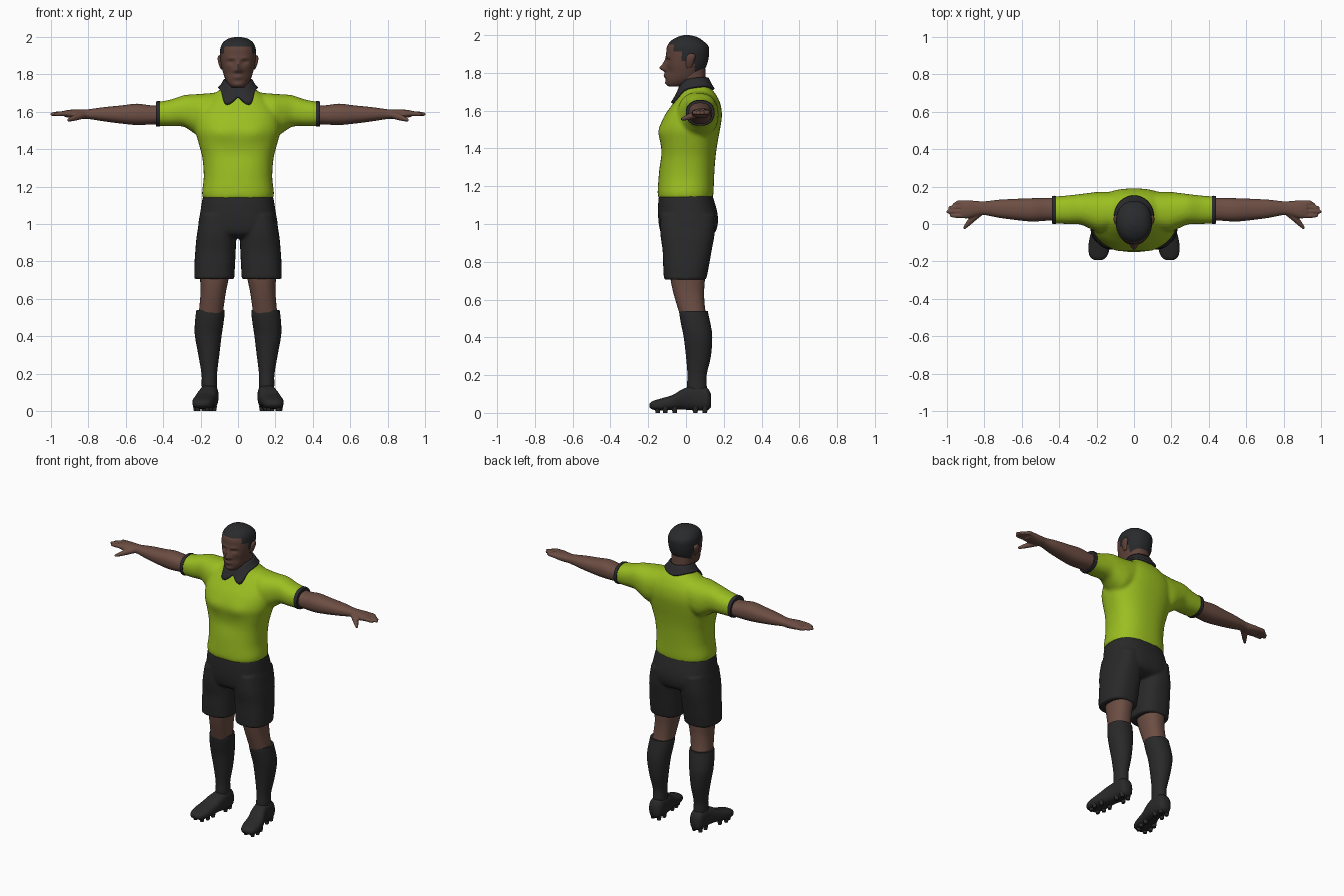
import bpy, bmesh, math
from mathutils import Vector
from mathutils.bvhtree import BVHTree

if "Cube" in bpy.data.objects:
    bpy.data.objects.remove(bpy.data.objects["Cube"])


def mat(name, rgb):
    m = bpy.data.materials.new(name)
    m.diffuse_color = (*rgb, 1)
    m.use_nodes = True
    m.node_tree.nodes["Principled BSDF"].inputs["Base Color"].default_value = m.diffuse_color
    return m


LIME = mat("lime cloth", (0.33, 0.52, 0.015))
BLACK = mat("black cloth", (0.022, 0.022, 0.023))
TRIM = mat("dark trim", (0.024, 0.024, 0.028))
SKIN = mat("brown skin", (0.15, 0.075, 0.056))
FACE = mat("face skin", (0.115, 0.056, 0.042))
HAIR = mat("black hair", (0.022, 0.023, 0.025))


def smooth_rows(rows, sub):
    """Catmull-Rom interpolation between cross-sections."""
    out = []
    for i in range(len(rows) - 1):
        p0, p1 = rows[max(i - 1, 0)], rows[i]
        p2, p3 = rows[i + 1], rows[min(i + 2, len(rows) - 1)]
        for k in range(sub):
            t = k / sub
            out.append([0.5 * (2 * b + (c - a) * t + (2 * a - 5 * b + 4 * c - d) * t * t
                        + (3 * b - a - 3 * c + d) * t ** 3) for a, b, c, d in zip(p0, p1, p2, p3)])
    return out + [list(rows[-1])]


def skin_rings(bm, rings):
    """Bridge rings of points and cap both ends."""
    vs = [[bm.verts.new(p) for p in r] for r in rings]
    n = len(vs[0])
    for a, b in zip(vs, vs[1:]):
        for i in range(n):
            bm.faces.new((a[i], a[(i + 1) % n], b[(i + 1) % n], b[i]))
    bm.faces.new(vs[0])
    bm.faces.new(vs[-1])


def loft(bm, axis, rows, n=32, power=2.3, sub=4, sign=1):
    """Rows are (position, a min, a max, b min, b max) across the given axis."""
    rings = []
    for t, a0, a1, b0, b1 in smooth_rows(rows, sub):
        ring = []
        for i in range(n):
            w = 2 * math.pi * i / n
            c, s = math.cos(w), math.sin(w)
            a = (a0 + a1) / 2 + (a1 - a0) / 2 * math.copysign(abs(c) ** (2 / power), c)
            b = (b0 + b1) / 2 + (b1 - b0) / 2 * math.copysign(abs(s) ** (2 / power), s)
            x, y, z = {'x': (t, a, b), 'y': (a, t, b), 'z': (a, b, t)}[axis]
            ring.append((x * sign, y, z))
        rings.append(ring)
    skin_rings(bm, rings)


def tube(bm, pts, n=10):
    """Tapered finger-like tube through (x, y, z, radius) points."""
    rows = smooth_rows(pts, 3)
    d = (Vector(pts[-1][:3]) - Vector(pts[0][:3])).normalized()
    u = d.cross(Vector((0, 0, 1))).normalized()
    v = d.cross(u)
    skin_rings(bm, [[Vector(r[:3]) + r[3] * (u * math.cos(2 * math.pi * i / n) + v * math.sin(2 * math.pi * i / n))
                     for i in range(n)] for r in rows])


def bumps(bm, items):
    """Push the front surface along y with soft bumps (x, z, width, height, depth)."""
    for v in bm.verts:
        if v.co.y < -0.02:
            v.co.y += sum(d * math.exp(-((v.co.x - x) / sx) ** 2 - ((v.co.z - z) / sz) ** 2)
                          for x, z, sx, sz, d in items)


def finish(bm, name, mats, voxel=0, mirror=False, iters=4, angle=50):
    bmesh.ops.recalc_face_normals(bm, faces=bm.faces)
    me = bpy.data.meshes.new(name)
    bm.to_mesh(me)
    bm.free()
    ob = bpy.data.objects.new(name, me)
    bpy.context.collection.objects.link(ob)
    for m in mats:
        me.materials.append(m)
    bpy.ops.object.select_all(action='DESELECT')
    ob.select_set(True)
    bpy.context.view_layer.objects.active = ob
    if voxel:
        r = ob.modifiers.new("blend", 'REMESH')
        r.mode, r.voxel_size, r.use_smooth_shade = 'VOXEL', voxel, True
        s = ob.modifiers.new("soften", 'SMOOTH')
        s.factor, s.iterations = 0.5, iters
    else:
        bpy.ops.object.shade_smooth_by_angle(angle=math.radians(angle))
    if mirror:
        ob.modifiers.new("mirror", 'MIRROR')
    return ob


def sym(rows):
    return [(z, -x, x, y0, y1) for z, x, y0, y1 in rows]


# Shirt: torso plus two sleeves blended together
bm = bmesh.new()
loft(bm, 'z', sym([(1.135, .188, -.147, .142), (1.17, .192, -.15, .146), (1.25, .183, -.145, .149),
                   (1.35, .19, -.138, .156), (1.43, .21, -.138, .167), (1.5, .228, -.138, .18),
                   (1.57, .225, -.115, .19), (1.63, .2, -.075, .184), (1.68, .15, -.04, .162),
                   (1.715, .1, -.018, .135), (1.74, .07, 0, .115)]), n=48, power=2.4)
bumps(bm, [(s * .085, 1.49, .07, .05, -.012) for s in (-1, 1)] + [(0, 1.38, .1, .06, .008)])
sleeve = [(.08, -.02, .17, 1.5, 1.705), (.18, -.045, .172, 1.46, 1.697), (.235, -.025, .167, 1.485, 1.693),
          (.29, -.002, .16, 1.52, 1.688), (.36, 0, .152, 1.522, 1.665), (.432, .003, .147, 1.524, 1.652)]
for s in (-1, 1):
    loft(bm, 'x', sleeve, sign=s)
shirt = finish(bm, "shirt", [LIME], voxel=.01, iters=5)

# Sleeve cuffs
bm = bmesh.new()
loft(bm, 'x', [(.416, .001, .15, 1.521, 1.657), (.428, .0, .151, 1.52, 1.657), (.439, .002, .149, 1.522, 1.654)])
finish(bm, "sleeve_cuffs", [TRIM], mirror=True)

# Collar: band draped on the shirt around the neck, with two points in front
bpy.context.view_layer.update()
tree = BVHTree.FromObject(shirt, bpy.context.evaluated_depsgraph_get())
bm = bmesh.new()
N, K, grid = 64, 5, []
for i in range(N):
    w = 2 * math.pi * i / N - math.pi
    point = math.exp(-((abs(w) - .55) / .28) ** 2)
    notch = math.exp(-(w / .2) ** 2)
    col = []
    for k in range(K + 1):
        f = k / K
        r = .07 + f * (.032 + .026 * point - .014 * notch)
        x, y = r * math.sin(w), .042 - r * 1.03 * math.cos(w)
        hit = tree.ray_cast(Vector((x, y, 2.2)), Vector((0, 0, -1)))[0]
        z = hit.z if hit else 1.66
        col.append(bm.verts.new((x, y, z + .012 + .022 * (1 - f) ** 2)))
    grid.append(col)
for i in range(N):
    a, b = grid[i], grid[(i + 1) % N]
    for k in range(K):
        bm.faces.new((a[k], a[k + 1], b[k + 1], b[k]))
collar = finish(bm, "collar", [TRIM])
so = collar.modifiers.new("thickness", 'SOLIDIFY')
so.thickness, so.offset = .014, 0

# Shorts: hips plus two wide legs blended together
bm = bmesh.new()
loft(bm, 'z', sym([(1.17, .18, -.138, .134), (1.13, .191, -.146, .147), (1.06, .202, -.148, .166),
                   (1.0, .212, -.144, .168), (.95, .205, -.13, .15), (.925, .16, -.09, .1)]), n=48, power=2.5)
for s in (-1, 1):
    loft(bm, 'z', [(1.05, .012, .2, -.135, .155), (.95, .01, .219, -.136, .152), (.86, .012, .228, -.124, .136),
                   (.78, .016, .233, -.121, .122), (.705, .02, .234, -.117, .107)], power=2.5, sign=s)
finish(bm, "shorts", [BLACK], voxel=.008, iters=4)

# Arms with palms, fingers and thumbs
bm = bmesh.new()
loft(bm, 'x', [(.38, .02, .14, 1.535, 1.64), (.46, .018, .139, 1.532, 1.634), (.54, .013, .138, 1.529, 1.643),
               (.62, .02, .135, 1.536, 1.634), (.72, .033, .13, 1.549, 1.624), (.8, .048, .121, 1.561, 1.613),
               (.84, .042, .123, 1.56, 1.612), (.89, .03, .127, 1.566, 1.611), (.925, .033, .125, 1.572, 1.607)])
for y, tip in ((.045, .985), (.068, 1.003), (.091, .992), (.113, .968)):
    tube(bm, [(.89, y, 1.59, .014), (.94, y, 1.59, .0135), (tip - .015, y * .9 + .005, 1.587, .011),
              (tip, y * .9 + .005, 1.585, .005)])
tube(bm, [(.82, .065, 1.585, .02), (.86, .03, 1.572, .018), (.89, -.002, 1.561, .013), (.91, -.024, 1.554, .007)])
finish(bm, "arms", [SKIN], voxel=.005, mirror=True, iters=2)

# Knees
bm = bmesh.new()
loft(bm, 'z', [(.8, .04, .21, -.09, .1), (.71, .05, .203, -.082, .1), (.64, .064, .2, -.068, .096),
               (.56, .076, .206, -.045, .1), (.48, .085, .215, -.02, .115)])
finish(bm, "knees", [SKIN], mirror=True)

# Long socks
bm = bmesh.new()
loft(bm, 'z', [(.54, .073, .222, -.035, .115), (.515, .072, .226, -.034, .12), (.46, .079, .231, -.024, .132),
               (.4, .088, .23, -.012, .139), (.3, .1, .212, .0, .132), (.2, .112, .195, .008, .109),
               (.14, .111, .194, .005, .11), (.06, .115, .19, .01, .11)], power=2.1)
finish(bm, "socks", [BLACK], mirror=True)

# Studded shoes, toes turned slightly out
bm = bmesh.new()
loft(bm, 'y', [(-.193, .172, .21, .03, .05), (-.175, .146, .235, .017, .063), (-.13, .13, .244, .012, .077),
               (-.07, .121, .236, .016, .095), (-.02, .111, .218, .018, .125), (.03, .105, .204, .014, .142),
               (.08, .105, .2, .012, .145), (.115, .111, .196, .014, .13), (.132, .13, .178, .03, .1)], power=2.6)
for y, xs in ((-.15, (.165, .215)), (-.11, (.15, .225)), (-.06, (.145, .212)), (.05, (.128, .182)), (.1, (.132, .178))):
    for x in xs:
        loft(bm, 'z', [(0, x - .011, x + .011, y - .012, y + .012), (.03, x - .016, x + .016, y - .016, y + .016)],
             n=10, power=2, sub=1)
finish(bm, "shoes", [BLACK], mirror=True)

# Neck
bm = bmesh.new()
loft(bm, 'z', sym([(1.63, .075, -.02, .12), (1.72, .069, -.03, .11), (1.8, .068, -.045, .103), (1.87, .066, -.04, .1)]))
finish(bm, "neck", [FACE])

# Head with facial relief; hair is set by a stepped hairline
bm = bmesh.new()
loft(bm, 'z', sym([(1.727, .028, -.09, -.03), (1.742, .047, -.104, .02), (1.77, .066, -.107, .065),
                   (1.81, .08, -.107, .094), (1.85, .09, -.106, .113), (1.9, .096, -.105, .122),
                   (1.94, .094, -.1, .119), (1.97, .08, -.079, .09), (1.99, .052, -.045, .058),
                   (2.0, .012, -.01, .018)]), n=80, power=2.2, sub=7)
face = [(0, 1.825, .016, .016, -.03), (0, 1.85, .011, .022, -.014), (0, 1.785, .026, .013, -.011),
        (0, 1.745, .024, .012, -.005)]
for s in (-1, 1):
    face += [(s * .036, 1.866, .018, .011, .012), (s * .034, 1.886, .024, .008, -.006),
             (s * .018, 1.818, .009, .009, -.008), (s * .05, 1.805, .02, .025, .007)]
bumps(bm, face)
for f in bm.faces:
    c = f.calc_center_median()
    line = 1.95 if c.y < -.065 else 1.915 if c.y < -.025 else 1.865 if c.y < .045 else 1.8
    f.material_index = 1 if c.z > line else 0
finish(bm, "head", [FACE, HAIR], angle=70)

# Ears
bm = bmesh.new()
loft(bm, 'z', [(1.825, .08, .088, .01, .022), (1.832, .077, .094, .002, .032), (1.86, .08, .105, -.001, .042),
               (1.885, .082, .109, .002, .05), (1.898, .085, .105, .012, .046), (1.902, .09, .098, .02, .036)], n=20)
finish(bm, "ears", [FACE], mirror=True)
